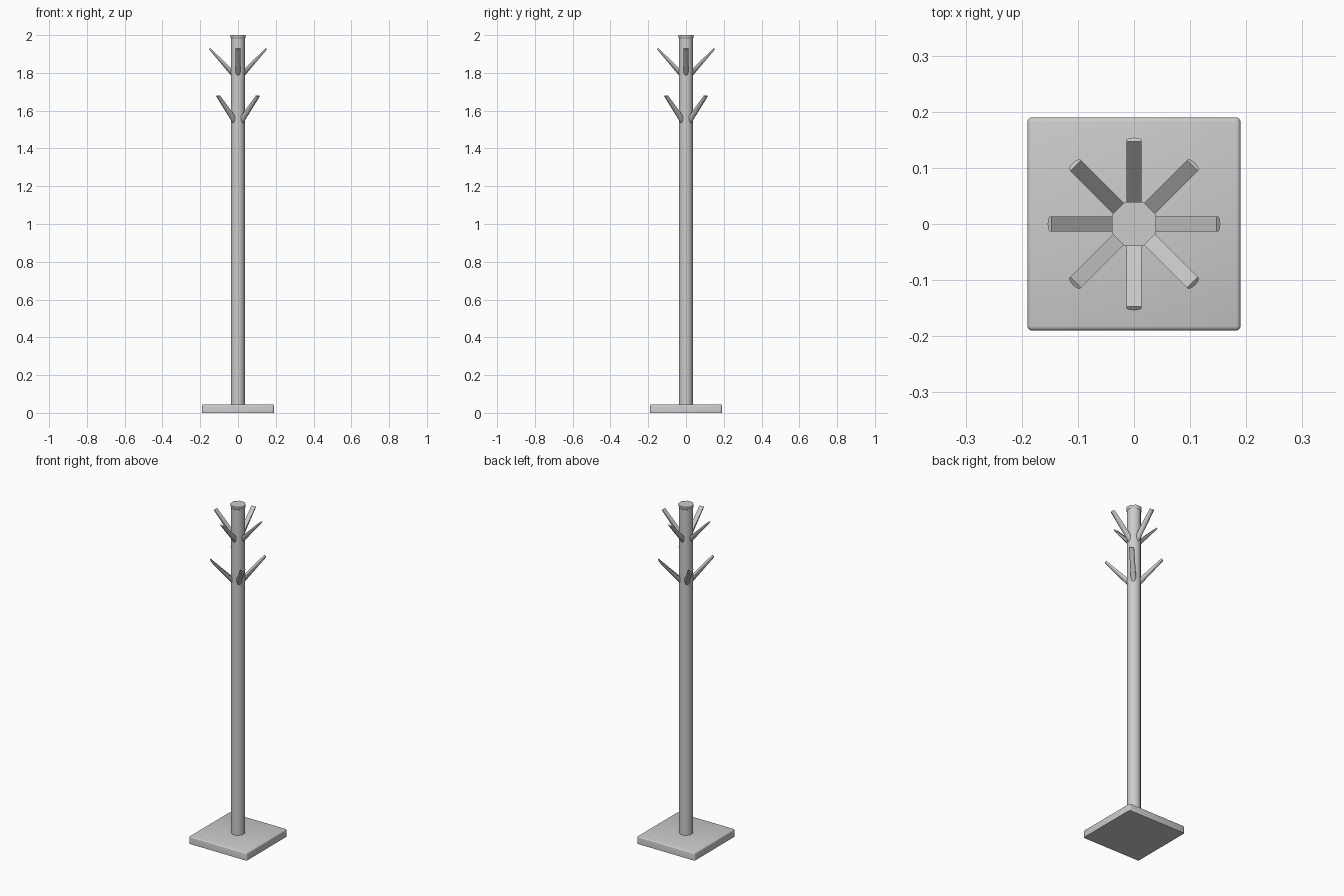
import bpy, bmesh, math
from mathutils import Matrix

if "Cube" in bpy.data.objects:
    bpy.data.objects.remove(bpy.data.objects["Cube"], do_unlink=True)

grey = bpy.data.materials.new("light_grey")
grey.use_nodes = True
GREY = (0.6, 0.6, 0.6, 1)
grey.diffuse_color = GREY
grey.node_tree.nodes["Principled BSDF"].inputs["Base Color"].default_value = GREY


def make(name, bm, angle):
    """Turn a bmesh into a shaded object."""
    bmesh.ops.recalc_face_normals(bm, faces=bm.faces)
    mesh = bpy.data.meshes.new(name)
    bm.to_mesh(mesh)
    bm.free()
    mesh.materials.append(grey)
    obj = bpy.data.objects.new(name, mesh)
    bpy.context.collection.objects.link(obj)
    bpy.ops.object.select_all(action='DESELECT')
    bpy.context.view_layer.objects.active = obj
    obj.select_set(True)
    bpy.ops.object.shade_smooth_by_angle(angle=math.radians(angle))
    return obj


def loft(bm, rings):
    """Skin equal-sized rings of points and close both ends."""
    loops = [[bm.verts.new(p) for p in ring] for ring in rings]
    n = len(loops[0])
    for a, b in zip(loops, loops[1:]):
        for i in range(n):
            j = (i + 1) % n
            bm.faces.new((a[i], a[j], b[j], b[i]))
    bm.faces.new(loops[0])
    bm.faces.new(loops[-1])


def octagon(apothem, z):
    r = apothem / math.cos(math.pi / 8)
    return [(r * math.cos((i + 0.5) * math.pi / 4),
             r * math.sin((i + 0.5) * math.pi / 4), z) for i in range(8)]


# Square base with softened upper and corner edges
bm = bmesh.new()
bmesh.ops.create_cube(bm, size=1, matrix=Matrix.Translation((0, 0, 0.0225))
                      @ Matrix.Diagonal((0.38, 0.38, 0.045, 1)))
edges = [e for e in bm.edges if max(v.co.z for v in e.verts) > 0.01]
bmesh.ops.bevel(bm, geom=edges, offset=0.008, segments=3, profile=0.5, affect='EDGES')
make("base", bm, 40)

# Eight-sided pole
bm = bmesh.new()
loft(bm, [octagon(0.036, 0.04), octagon(0.036, 1.986)])
make("pole", bm, 50)

# Cap with a small lip
bm = bmesh.new()
loft(bm, [octagon(0.036, 1.982), octagon(0.0395, 1.987), octagon(0.0395, 2.0)])
make("cap", bm, 50)


def peg_ring(top, bottom):
    """Flat-topped section with a rounded underside; ends given as (radius, z)."""
    section = [(-1, 0), (1, 0), (1, 0.5), (0.6, 0.85), (0, 1), (-0.6, 0.85), (-1, 0.5)]
    return [(top[0] + (bottom[0] - top[0]) * t, 0.0135 * w,
             top[1] + (bottom[1] - top[1]) * t) for w, t in section]


# Two tiers of four tapered pegs, the lower tier turned between the upper ones
for tier, drop, turn in (("upper", 0, 0), ("lower", 0.252, math.pi / 4)):
    for k in range(4):
        bm = bmesh.new()
        loft(bm, [peg_ring((0.03, 1.818), (0.03, 1.778)),
                  peg_ring((0.147, 1.932), (0.154, 1.926))])
        bmesh.ops.transform(bm, verts=bm.verts, matrix=Matrix.Translation((0, 0, -drop))
                            @ Matrix.Rotation(turn + k * math.pi / 2, 4, 'Z'))
        make(f"{tier}_peg_{k + 1}", bm, 45)
